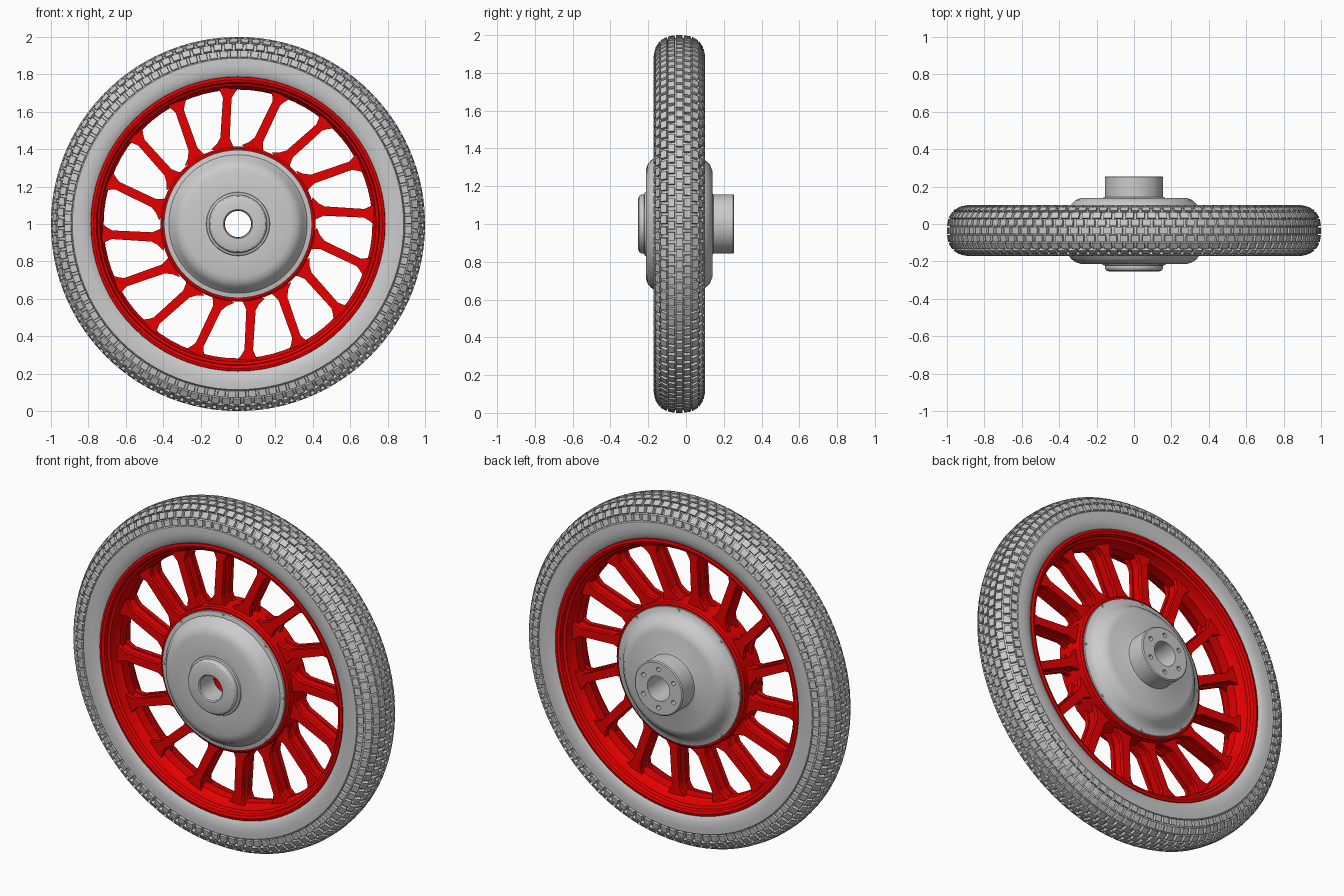
import bpy, bmesh, math
from mathutils import Vector

if "Cube" in bpy.data.objects:
    bpy.data.objects.remove(bpy.data.objects["Cube"])

YC = -0.035                       # mid plane of tyre and rim
red = bpy.data.materials.new("red_paint")
red.diffuse_color = (0.8, 0.0, 0.0, 1)
red.use_nodes = True
red.node_tree.nodes["Principled BSDF"].inputs["Base Color"].default_value = red.diffuse_color


def polar(r, a, y):
    return Vector((r * math.cos(a), y, 1 + r * math.sin(a)))


def finish(name, bm, mat=None, smooth=True):
    bmesh.ops.recalc_face_normals(bm, faces=bm.faces)
    me = bpy.data.meshes.new(name)
    bm.to_mesh(me)
    bm.free()
    ob = bpy.data.objects.new(name, me)
    bpy.context.collection.objects.link(ob)
    if mat:
        me.materials.append(mat)
    bpy.ops.object.select_all(action='DESELECT')
    ob.select_set(True)
    bpy.context.view_layer.objects.active = ob
    if smooth:
        bpy.ops.object.shade_smooth_by_angle(angle=math.radians(30))
    return ob


def lathe(name, prof, mat=None, n=72):
    """Spin a closed (y, r) profile round the axle."""
    bm = bmesh.new()
    rings = [[bm.verts.new(polar(r, 2 * math.pi * i / n, y)) for y, r in prof] for i in range(n)]
    m = len(prof)
    for i in range(n):
        a, b = rings[i], rings[(i + 1) % n]
        for j in range(m):
            k = (j + 1) % m
            bm.faces.new((a[j], a[k], b[k], b[j]))
    return finish(name, bm, mat)


def mirrored(half):
    """Mirror a half profile (y offset > 0) across the mid plane."""
    return [(YC + y, r) for y, r in half] + [(YC - y, r) for y, r in reversed(half)]


def crown(deg, scale=1.0):
    """Point on the rounded tyre section, measured from the tread centre."""
    a, n = math.radians(deg), 2.6
    s, c = math.sin(a), math.cos(a)
    d = scale / ((abs(s) / 0.137) ** n + (abs(c) / 0.14) ** n) ** (1 / n)
    return YC + d * s, 0.86 + d * c


# Tyre body
INSET = 0.89
side = [(0.133, 0.85), (0.130, 0.82), (0.122, 0.795), (0.108, 0.775), (0.09, 0.765)]
top = [(crown(d, INSET)[0] - YC, crown(d, INSET)[1]) for d in range(5, 76, 10)]
lathe("tyre", mirrored(top + [(0.131, 0.885)] + side), n=96)

# Tread blocks in staggered columns
bm = bmesh.new()
COLS, ROWS, SPAN = 9, 104, 78
step, pitch = 2 * SPAN / COLS, 2 * math.pi / ROWS
for c in range(COLS):
    d0 = -SPAN + c * step + 1.6
    d1 = d0 + step - 3.2
    for i in range(ROWS):
        a0 = (i + 0.5 * (c % 2)) * pitch
        a1 = a0 + pitch * 0.78
        v = []
        for sc, ins in ((INSET - 0.03, 0), (1.0, 0.04)):
            e = ins * pitch
            for d, a in ((d0, a0 + e), (d1, a0 + e), (d1, a1 - e), (d0, a1 - e)):
                y, r = crown(d, sc)
                v.append(bm.verts.new(polar(r, a, y)))
        bm.faces.new(v[4:])
        for k in range(4):
            q = (k + 1) % 4
            bm.faces.new((v[k], v[q], v[4 + q], v[4 + k]))
        bm.faces.new(v[3::-1])
finish("tread_blocks", bm, smooth=False)

# Rim with flanged lips
lathe("rim", mirrored([(0.03, 0.775), (0.105, 0.778), (0.112, 0.788), (0.122, 0.786), (0.126, 0.772),
                       (0.120, 0.757), (0.100, 0.752), (0.092, 0.738), (0.045, 0.73), (0.03, 0.718)]), red)

# Red hub core with bore
lathe("hub_core", [(-0.125, 0.07), (-0.125, 0.405), (-0.118, 0.415), (0.048, 0.415),
                   (0.055, 0.405), (0.055, 0.07)], red)

# Spokes: slanted beams with flared ends, two flanges and a web
SPOKES = 16
WIDTHS = [(0, 0.07), (0.09, 0.043), (0.2, 0.025), (0.84, 0.023), (0.92, 0.036), (1, 0.055)]
bm = bmesh.new()


def slab(p, q, shrink, y0, y1):
    axis = q - p
    side_dir = Vector((-axis.z, 0, axis.x)).normalized()
    outline = [p + axis * t + side_dir * w * shrink for t, w in WIDTHS]
    outline += [p + axis * t - side_dir * w * shrink for t, w in reversed(WIDTHS)]
    lo = [bm.verts.new((v.x, y0, v.z)) for v in outline]
    hi = [bm.verts.new((v.x, y1, v.z)) for v in outline]
    bm.faces.new(lo)
    bm.faces.new(hi[::-1])
    n = len(lo)
    for k in range(n):
        bm.faces.new((lo[k], lo[(k + 1) % n], hi[(k + 1) % n], hi[k]))


for i in range(SPOKES):
    base = 2 * math.pi * i / SPOKES
    p = polar(0.40, base + math.radians(10.5), 0)
    q = polar(0.728, base + math.radians(4.3), 0)
    slab(p, q, 1.0, YC - 0.05, YC - 0.025)
    slab(p, q, 0.65, YC - 0.026, YC + 0.026)
    slab(p, q, 1.0, YC + 0.025, YC + 0.05)
finish("spokes", bm, red, smooth=False)

# Front drum cover with short boss
lathe("front_cover", [(-0.115, 0.072), (-0.25, 0.072), (-0.255, 0.078), (-0.255, 0.13), (-0.248, 0.148),
                      (-0.238, 0.155), (-0.222, 0.156), (-0.219, 0.167), (-0.213, 0.17), (-0.213, 0.285),
                      (-0.203, 0.315), (-0.185, 0.338), (-0.16, 0.352), (-0.14, 0.37), (-0.135, 0.395),
                      (-0.115, 0.397)])

# Back drum cover with long boss
back = lathe("back_cover", [(0.045, 0.072), (0.255, 0.072), (0.255, 0.15), (0.25, 0.156), (0.145, 0.156),
                            (0.14, 0.165), (0.14, 0.28), (0.128, 0.312), (0.105, 0.335), (0.085, 0.348),
                            (0.068, 0.37), (0.063, 0.395), (0.045, 0.397)])


def pegs(name, count, ring, radius, y0, y1, mat=None, turn=math.pi / 2):
    bm = bmesh.new()
    for i in range(count):
        c = polar(ring, turn + 2 * math.pi * i / count, 0)
        rims = []
        for y in (y0, y1):
            rims.append([bm.verts.new((c.x + radius * math.cos(k * math.pi / 6), y,
                                       c.z + radius * math.sin(k * math.pi / 6))) for k in range(12)])
        bm.faces.new(rims[0])
        bm.faces.new(rims[1][::-1])
        for k in range(12):
            j = (k + 1) % 12
            bm.faces.new((rims[0][k], rims[0][j], rims[1][j], rims[1][k]))
    return finish(name, bm, mat, smooth=False)


# Six bolt holes in the back boss
cutter = pegs("bolt_hole_cutter", 6, 0.112, 0.013, 0.2, 0.27)
cutter.hide_render = True
mod = back.modifiers.new("bolt_holes", 'BOOLEAN')
mod.operation, mod.object, mod.solver = 'DIFFERENCE', cutter, 'EXACT'
bpy.context.view_layer.objects.active = back
bpy.ops.object.modifier_apply(modifier=mod.name)
bpy.data.objects.remove(cutter)

# Small cover screws
pegs("front_screws", 8, 0.386, 0.007, -0.142, -0.12)
pegs("back_screws", 8, 0.386, 0.007, 0.05, 0.07)
